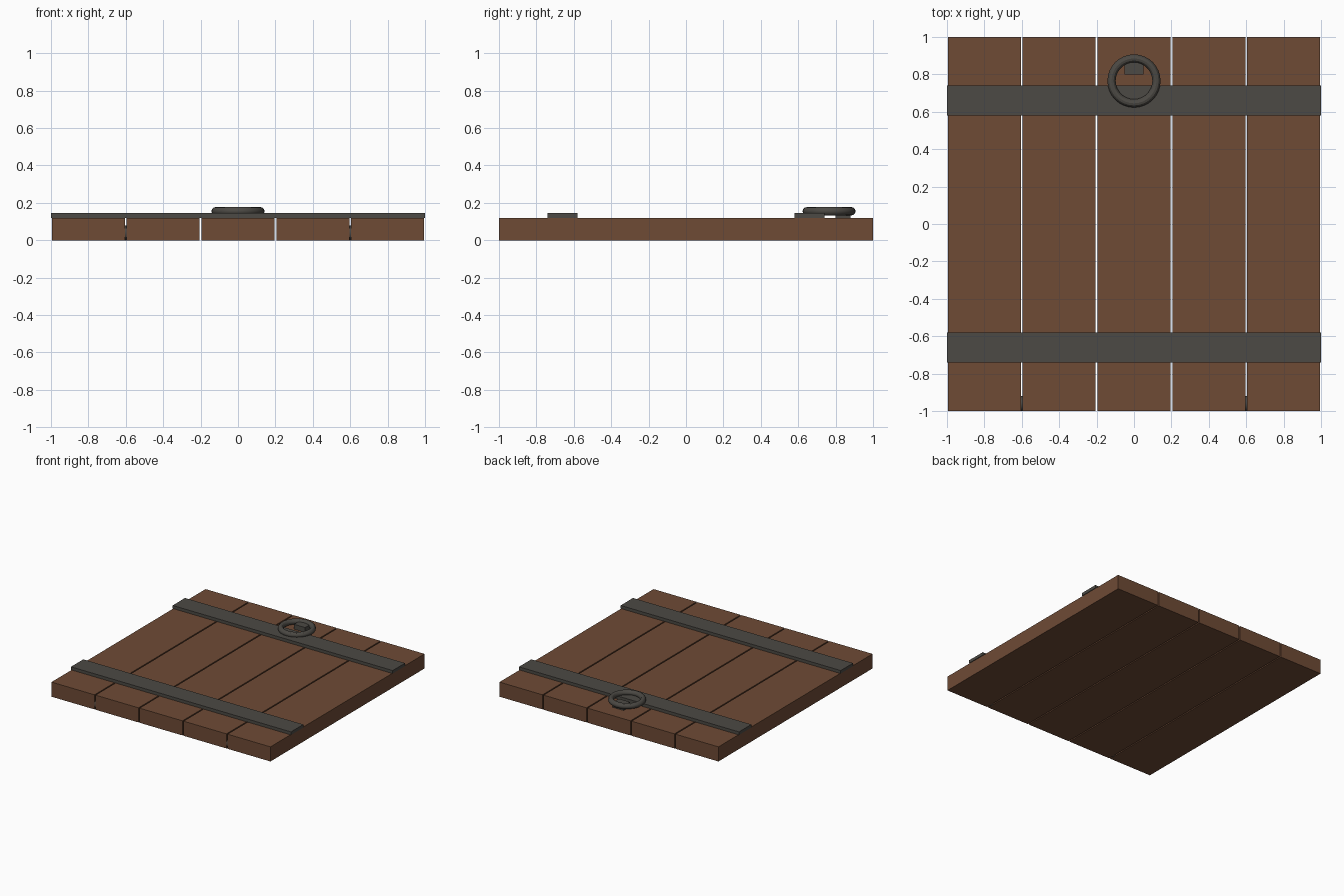
import bpy, math

if "Cube" in bpy.data.objects:
    bpy.data.objects.remove(bpy.data.objects["Cube"])

def material(name, rgb):
    m = bpy.data.materials.new(name)
    m.diffuse_color = (*rgb, 1)
    m.use_nodes = True
    m.node_tree.nodes["Principled BSDF"].inputs["Base Color"].default_value = m.diffuse_color
    return m

wood = material("brown_wood", (0.156, 0.069, 0.036))
iron = material("dark_iron", (0.072, 0.067, 0.058))

def finish(name, mat):
    o = bpy.context.object
    o.name = name
    o.data.materials.append(mat)
    return o

def box(name, lo, hi, mat):
    bpy.ops.mesh.primitive_cube_add(size=1, location=[(a + b) / 2 for a, b in zip(lo, hi)])
    o = finish(name, mat)
    o.scale = [b - a for a, b in zip(lo, hi)]
    bpy.ops.object.transform_apply(location=False, rotation=False, scale=True)
    return o

# Five planks with narrow gaps
for i in range(5):
    x = -0.8 + 0.4 * i
    box(f"plank_{i + 1}", (x - 0.195, -1, 0), (x + 0.195, 1, 0.12), wood)

# Two iron straps across the planks
for name, y in (("front_strap", -0.66), ("back_strap", 0.66)):
    box(name, (-1, y - 0.08, 0.12), (1, y + 0.08, 0.145), iron)

# Hinge barrels sunk into the front edge, showing in the outer gaps
for name, x in (("left_hinge", -0.6), ("right_hinge", 0.6)):
    bpy.ops.mesh.primitive_cylinder_add(vertices=16, radius=0.04, depth=0.2,
                                        location=(x, -0.96, 0.04),
                                        rotation=(0, math.pi / 2, 0))
    finish(name, iron)
    bpy.ops.object.shade_smooth_by_angle()

# Pull ring and its mounting block
bpy.ops.mesh.primitive_torus_add(major_radius=0.12, minor_radius=0.022,
                                 major_segments=32, minor_segments=12,
                                 location=(0, 0.765, 0.155))
finish("pull_ring", iron)
bpy.ops.object.shade_smooth_by_angle()
box("ring_mount", (-0.05, 0.80, 0.12), (0.05, 0.88, 0.16), iron)
